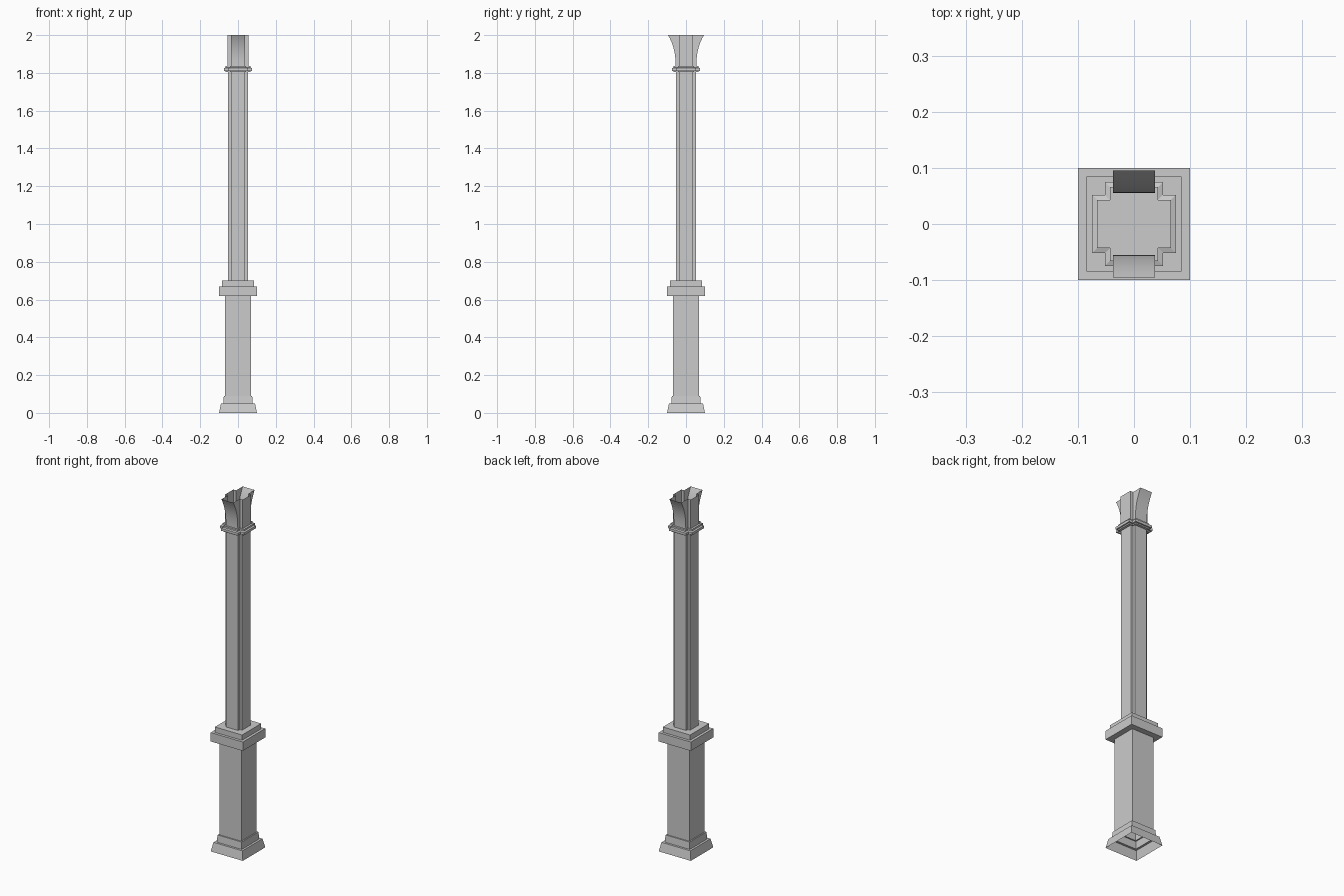
import bpy, bmesh

if "Cube" in bpy.data.objects:
    bpy.data.objects.remove(bpy.data.objects["Cube"])


def square(r):
    return [(-r, -r), (r, -r), (r, r), (-r, r)]


def cross(ax, ay, w):
    # plus-shaped section: arm reaches ax / ay, half arm width w
    quarter = [(ax, w), (w, w), (w, ay)]
    right = quarter
    left = [(-x, y) for x, y in reversed(quarter)]
    return right + left + [(-x, -y) for x, y in right + left]


def loft(name, sections, cap_top=False, cap_bottom=False):
    bm = bmesh.new()
    rings = [[bm.verts.new((x, y, z)) for x, y in pts] for z, pts in sections]
    n = len(rings[0])
    for a, b in zip(rings, rings[1:]):
        for i in range(n):
            j = (i + 1) % n
            bm.faces.new((a[i], a[j], b[j], b[i]))
    if cap_top:
        bm.faces.new(rings[-1])
    if cap_bottom:
        bm.faces.new(rings[0][::-1])
    me = bpy.data.meshes.new(name)
    bm.to_mesh(me)
    bm.free()
    ob = bpy.data.objects.new(name, me)
    bpy.context.collection.objects.link(ob)
    return ob


# Square pedestal: hollow stepped shell, open underneath
profile = [(0, .1), (.05, .09), (.05, .078), (.09, .075), (.09, .068),
           (.62, .068), (.62, .1), (.67, .1), (.67, .085), (.70, .085)]
loft("pedestal", [(z, square(r)) for z, r in profile], cap_top=True)

# Shaft with notched corners
loft("shaft", [(z, cross(.052, .052, .037)) for z in (.70, 1.81)])

# Collar following the shaft section
collar = [(1.805, .066), (1.811, .067), (1.811, .075), (1.825, .075), (1.828, .066), (1.837, .066)]
loft("collar", [(z, cross(r, r, r - .023)) for z, r in collar],
     cap_top=True, cap_bottom=True)

# Open-topped capital: front and back arms flare outward
capital = []
for i in range(13):
    t = i / 12
    capital.append((1.837 + .163 * t, cross(.055, .055 + .04 * t ** 2.4, .037)))
ob = loft("flared_capital", capital)
bpy.context.view_layer.objects.active = ob
ob.select_set(True)
bpy.ops.object.shade_smooth_by_angle()
